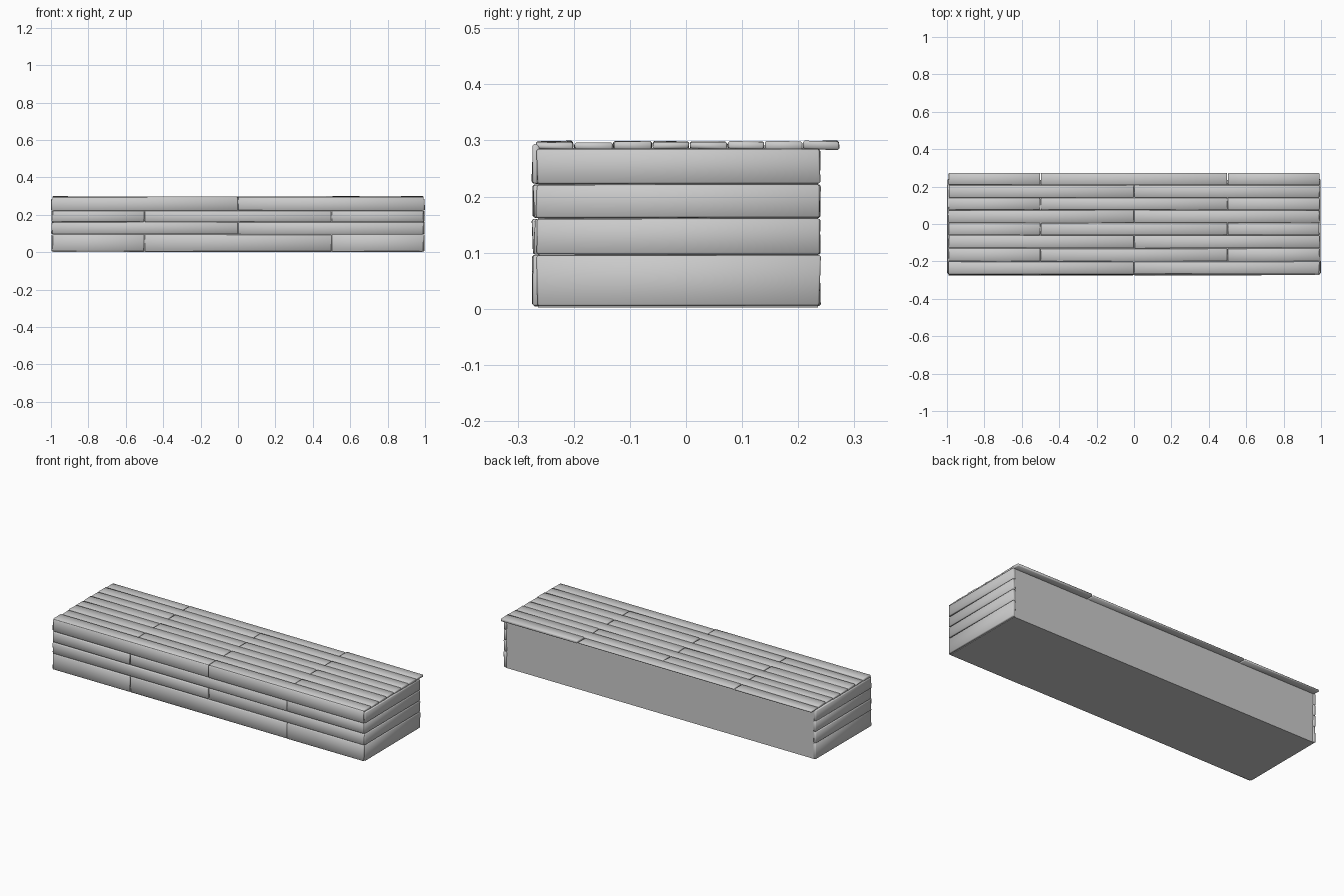
import bpy, bmesh, random
from mathutils import Vector

if "Cube" in bpy.data.objects:
    bpy.data.objects.remove(bpy.data.objects["Cube"])

random.seed(4)


def box(name, lo, hi, jitter=(0, 0, 0), bevel=0.0):
    """Box between two corners, with optional hand-cut corner wobble and soft edges."""
    bm = bmesh.new()
    bmesh.ops.create_cube(bm, size=1)
    for v in bm.verts:
        v.co = Vector([(lo[i] if v.co[i] < 0 else hi[i]) + random.uniform(-1, 1) * jitter[i]
                       for i in range(3)])
    if bevel:
        bmesh.ops.bevel(bm, geom=list(bm.edges), offset=bevel, segments=1,
                        affect='EDGES', profile=0.5)
    bmesh.ops.recalc_face_normals(bm, faces=bm.faces)
    for f in bm.faces:
        f.smooth = bool(bevel)
    me = bpy.data.meshes.new(name)
    bm.to_mesh(me)
    bm.free()
    ob = bpy.data.objects.new(name, me)
    bpy.context.collection.objects.link(ob)
    return ob


END = 0.993
GAP = 0.002
SPLITS = ([-END, -0.5, 0.5, END], [-END, 0, END])  # alternating joints per row

# solid core with plain back and underside
box("core", (-0.986, -0.264, 0.002), (0.986, 0.235, 0.286))

# staggered planks on the top, overhanging at the back
top_rows = [-0.268, -0.2, -0.13, -0.06, 0.006, 0.075, 0.14, 0.208, 0.274]
for r, (y0, y1) in enumerate(zip(top_rows, top_rows[1:])):
    xs = SPLITS[(r + 1) % 2]
    for x0, x1 in zip(xs, xs[1:]):
        lift = random.uniform(-0.002, 0.003)
        box("top_plank", (x0 + GAP, y0 + GAP / 2, 0.284), (x1 - GAP, y1 - GAP / 2, 0.296 + lift),
            (0.002, 0.001, 0.0015), 0.003)

# staggered planks on the front face
side_rows = [0.004, 0.096, 0.161, 0.222, 0.286]
for r, (z0, z1) in enumerate(zip(side_rows, side_rows[1:])):
    xs = SPLITS[r % 2]
    top = 0.294 if r == 3 else z1
    for x0, x1 in zip(xs, xs[1:]):
        push = random.uniform(-0.002, 0.002)
        box("front_plank", (x0 + GAP, -0.272 + push, z0 + GAP / 2),
            (x1 - GAP, -0.258, top - GAP / 2), (0.002, 0.002, 0.001), 0.003)

# single-length planks on both ends
for side in (-1, 1):
    for z0, z1 in zip(side_rows, side_rows[1:]):
        xa, xb = sorted((side * 0.98, side * 0.997))
        box("end_plank", (xa, -0.266, z0 + GAP / 2), (xb, 0.239, z1 - GAP / 2),
            (0.002, 0.002, 0.001), 0.003)
